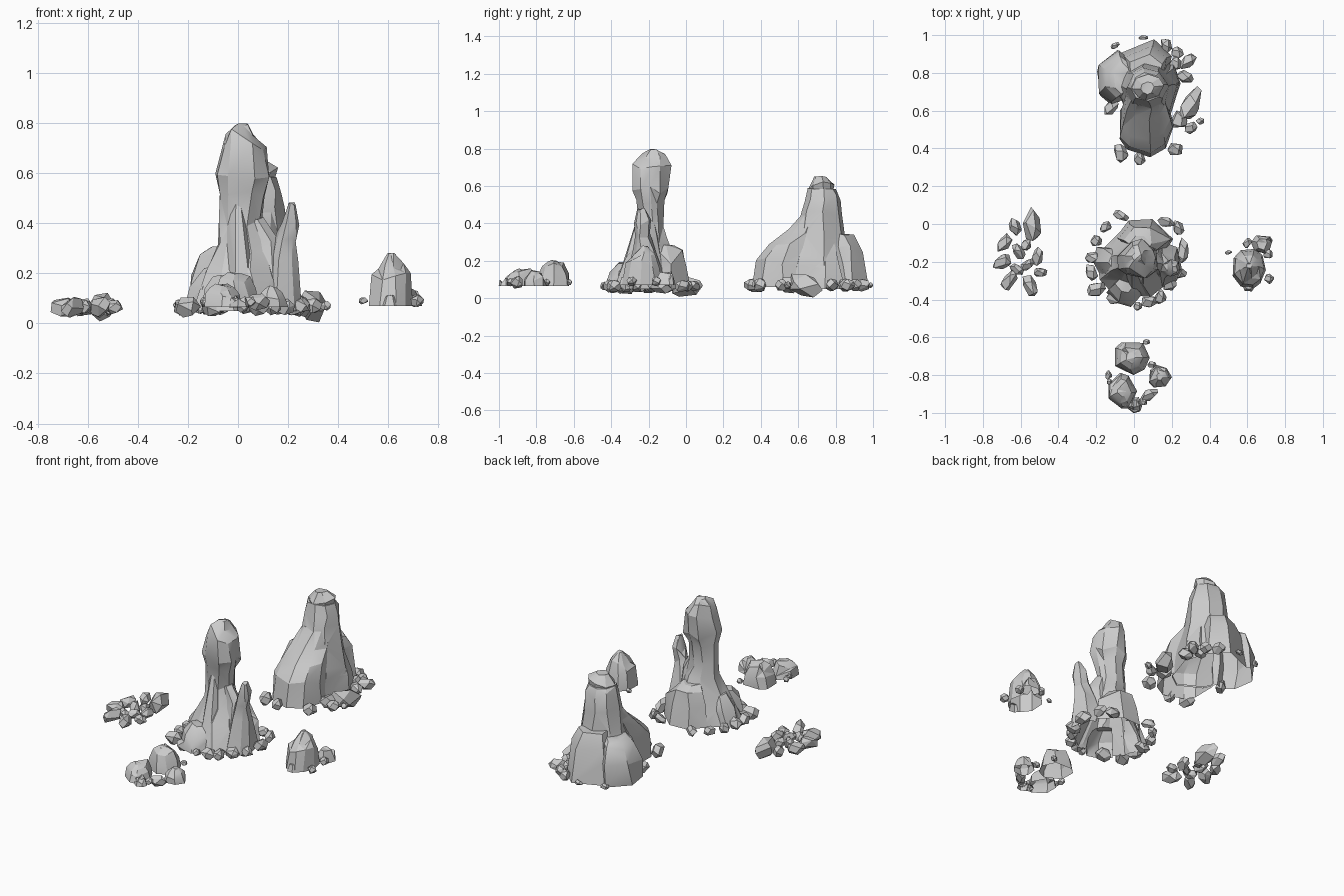
import bpy, bmesh, math, random
from mathutils import Vector, Matrix

random.seed(11)


def smooth(ob, angle):
    bpy.ops.object.select_all(action='DESELECT')
    ob.select_set(True)
    bpy.context.view_layer.objects.active = ob
    bpy.ops.object.shade_smooth_by_angle(angle=math.radians(angle))


def finish(bm, name, angle):
    bmesh.ops.recalc_face_normals(bm, faces=bm.faces)
    me = bpy.data.meshes.new(name)
    bm.to_mesh(me)
    bm.free()
    ob = bpy.data.objects.new(name, me)
    bpy.context.collection.objects.link(ob)
    smooth(ob, angle)
    return ob


def crag(name, rings, sides=6, rough=0.1, turn=0.0):
    """Closed chiselled rock: rings are (z, x, y, radius x, radius y)."""
    bm = bmesh.new()
    # each vertical ridge keeps its own bulge so facets run up the rock
    ridge = [1.05 + random.uniform(-rough, rough) for _ in range(sides)]
    offs = [random.uniform(-0.27, 0.27) for _ in range(sides)]
    loops = []
    for k, (z, x, y, rx, ry) in enumerate(rings):
        loop = []
        for i in range(sides):
            a = turn + math.tau * (i + offs[i] + random.uniform(-.12, .12)) / sides
            s = ridge[i] + random.uniform(-rough, rough) * 0.7
            dz = random.uniform(-0.022, 0.022) if 0 < k < len(rings) - 1 else random.uniform(-.008, .004) * (k > 0)
            loop.append(bm.verts.new((x + math.cos(a) * rx * s, y + math.sin(a) * ry * s, z + dz)))
        loops.append(loop)
    for k, (lo, hi) in enumerate(zip(loops, loops[1:])):
        for i in range(sides):
            j = (i + 1) % sides
            if (i + k) % 2:
                bm.faces.new((lo[i], lo[j], hi[j]))
                bm.faces.new((lo[i], hi[j], hi[i]))
            else:
                bm.faces.new((lo[i], lo[j], hi[i]))
                bm.faces.new((lo[j], hi[j], hi[i]))
    top = bm.faces.new(loops[-1])
    bm.faces.new(list(reversed(loops[0])))
    bmesh.ops.triangulate(bm, faces=[top])
    return finish(bm, name, 22)


def fuse(body, *parts):
    """Merge overlapping crags into one shell, then open it underneath."""
    for part in parts:
        mod = body.modifiers.new("merge", 'BOOLEAN')
        mod.operation, mod.solver, mod.object = 'UNION', 'EXACT', part
    deps = bpy.context.evaluated_depsgraph_get()
    me = bpy.data.meshes.new_from_object(body.evaluated_get(deps))
    body.modifiers.clear()
    body.data = me
    for part in parts:
        bpy.data.objects.remove(part)
    bm = bmesh.new()
    bm.from_mesh(me)
    under = [f for f in bm.faces if f.normal.z < -0.95 and f.calc_center_median().z < 0.08]
    bmesh.ops.delete(bm, geom=under, context='FACES')
    bm.to_mesh(me)
    bm.free()
    smooth(body, 22)


def pebbles(name, stones, z=.065):
    """Angular stones: (x, y, length x, length y, heading in degrees)."""
    for n, (x, y, lx, ly, deg) in enumerate(stones):
        bm = bmesh.new()
        count = 13
        for i in range(count):
            t = 1 - 2 * (i + 0.5) / count
            a = i * 2.39996 + random.uniform(-0.4, 0.4)
            r = math.sqrt(1 - t * t)
            bm.verts.new(Vector((r * math.cos(a), r * math.sin(a), t)))
        bmesh.ops.convex_hull(bm, input=bm.verts)
        bmesh.ops.dissolve_limit(bm, angle_limit=math.radians(24), verts=bm.verts, edges=bm.edges)
        # bigger stones stand taller
        h = 0.8 * min(lx, ly) + 0.25 * max(lx, ly)
        bm.transform(Matrix.Translation((x, y, z)) @ Matrix.Rotation(math.radians(deg), 4, 'Z')
                     @ Matrix.Rotation(random.uniform(-0.3, 0.3), 4, 'X')
                     @ Matrix.Diagonal((lx * 0.56, ly * 0.56, h * 0.53, 1)))
        finish(bm, f"{name}_{n + 1}", 15)


# Central pillar and its buttresses
pillar = crag("pillar", [(.05, .01, -.21, .2, .185), (.2, .01, -.2, .135, .13),
                         (.3, .02, -.19, .1, .085), (.4, .01, -.185, .083, .06), (.52, .015, -.195, .09, .07),
                         (.58, .02, -.195, .105, .092), (.7, .025, -.19, .088, .097),
                         (.76, .01, -.18, .055, .065), (.795, .015, -.175, .025, .025)], 9, .09)
spire = crag("side_spire", [(.05, .17, -.22, .08, .11), (.24, .18, -.225, .055, .06),
                            (.34, .19, -.235, .038, .038), (.4, .208, -.235, .034, .042),
                            (.48, .215, -.24, .014, .02)], 7)
saddle = crag("side_saddle", [(.05, .1, -.2, .1, .1), (.34, .11, -.2, .055, .045), (.42, .07, -.2, .03, .03)])
back = crag("back_block", [(.05, .05, -.08, .15, .1), (.16, .05, -.08, .13, .075), (.25, .04, -.09, .095, .065),
                           (.285, .03, -.11, .06, .045)])
front = crag("front_block", [(.05, -.05, -.36, .09, .075), (.12, -.05, -.35, .075, .065),
                             (.19, -.05, -.32, .045, .04)])
ridge = crag("front_ridge", [(.05, .03, -.27, .1, .12), (.2, .01, -.25, .07, .085), (.48, 0, -.22, .03, .03)])
left = crag("left_block", [(.05, -.14, -.2, .08, .1), (.14, -.13, -.2, .06, .08), (.22, -.09, -.2, .045, .05)])
fuse(pillar, spire, saddle, back, front, ridge, left)

# Tall rear rock: column, capstone, sloping front and side blocks
rear = crag("rear_rock", [(.05, .08, .72, .16, .2), (.2, .07, .72, .145, .16), (.33, .07, .72, .125, .12),
                          (.45, .07, .725, .105, .105), (.54, .07, .73, .097, .088),
                          (.588, .07, .725, .08, .07)], 8, .06)
cap = crag("capstone", [(.56, .07, .725, .07, .058), (.6, .07, .725, .082, .066),
                        (.65, .07, .72, .035, .032)], 8, .05)
slope = crag("front_slope", [(.06, .06, .53, .145, .17), (.2, .06, .54, .14, .16),
                             (.27, .06, .58, .13, .135), (.36, .06, .65, .105, .1),
                             (.45, .07, .69, .085, .075)], 9, .05)
left = crag("left_slab", [(.05, -.09, .77, .095, .15), (.18, -.095, .775, .09, .145), (.27, -.08, .775, .07, .115),
                          (.31, -.06, .77, .045, .08)], 6, .08, .5)
back = crag("back_slab", [(.05, .06, .87, .14, .1), (.26, .06, .86, .115, .08), (.345, .06, .835, .09, .06)],
            6, .06, .5)
right = crag("right_slab", [(.05, .16, .72, .085, .15), (.17, .16, .72, .07, .12), (.38, .13, .73, .03, .05)])
fuse(rear, cap, slope, left, back, right)

# Right dome with small companions
dome = crag("right_dome", [(.07, .61, -.235, .088, .105), (.18, .61, -.23, .078, .09),
                           (.235, .61, -.225, .05, .06), (.278, .61, -.22, .014, .016)], 9, .03)
side = crag("side_rock", [(.07, .68, -.105, .055, .055), (.11, .68, -.105, .048, .05), (.14, .68, -.105, .028, .03)])
low = crag("low_rock", [(.07, .61, -.325, .035, .032), (.11, .61, -.32, .022, .025)])
fuse(dome, side, low)
pebbles("right_pebble", [(.715, -.29, .05, .05, 20), (.6, -.1, .06, .04, 50),
                         (.5, -.15, .035, .025, 0), (.71, -.16, .05, .05, 0)], .09)

# Front cluster of stumps: (name, x, y, radius x, radius y, top)
for name, x, y, rx, ry, top in (("tall", -.015, -.708, .095, .09, .2), ("flat", -.065, -.885, .075, .09, .155),
                                ("right", .135, -.81, .06, .062, .15), ("edge", 0, -.957, .045, .042, .1)):
    rings = [(.065 + (top - .065) * f, x, y, rx * s, ry * s) for f, s in ((0, 1), (.42, .9), (.8, .64), (1, .3))]
    fuse(crag(f"front_{name}_stump", rings, 7, .07))
pebbles("front_pebble", [(.08, -.905, .1, .055, 35), (-.135, -.8, .035, .05, 0), (.095, -.745, .045, .035, 0),
                         (-.13, -.835, .03, .03, 30), (.065, -.625, .04, .03, 0), (.05, -.94, .05, .04, 0)], .085)

# Left scatter of long stones
pebbles("left_stone", [(-.54, -.01, .09, .18, 5), (-.63, -.015, .06, .095, 20), (-.685, -.1, .06, .11, -35),
                       (-.61, -.145, .055, .1, 25), (-.695, -.2, .12, .065, 25), (-.51, -.175, .055, .1, -10),
                       (-.495, -.255, .07, .05, 5), (-.565, -.215, .08, .05, 40), (-.62, -.24, .08, .05, -25),
                       (-.66, -.3, .065, .12, -35), (-.55, -.325, .065, .13, 20), (-.57, -.11, .05, .07, -20)])

# Rubble around the pillar foot
pebbles("pillar_rubble", [(-.07, .045, .09, .045, -25), (-.15, -.015, .07, .05, 30), (-.2, -.09, .06, .06, 0),
                          (-.215, -.18, .09, .06, -15), (-.225, -.255, .06, .09, 20), (-.2, -.345, .1, .075, 30),
                          (-.1, -.39, .09, .07, 0), (.02, -.435, .045, .045, 0), (.08, -.41, .09, .06, 10),
                          (.14, -.385, .06, .075, 0), (.19, -.32, .08, .06, 40), (.23, -.26, .1, .055, 0),
                          (.26, -.14, .055, .13, 0), (.235, -.02, .055, .08, 20), (.17, .01, .09, .05, -10)])

# Rubble around the rear rock
pebbles("rear_rubble", [(.3, .63, .09, .2, -25), (.3, .51, .07, .06, 30), (.35, .545, .045, .035, 0),
                        (.22, .395, .08, .07, 0), (-.12, .62, .06, .1, -35), (-.07, .375, .07, .1, 20),
                        (.03, .345, .06, .07, 10), (-.1, .945, .05, .03, 30), (.05, .987, .05, .025, 0),
                        (.17, .945, .06, .08, 10), (.23, .905, .06, .07, 30), (.285, .86, .1, .06, 40),
                        (.27, .78, .09, .06, -20), (.22, .85, .07, .07, 0), (.24, .55, .08, .1, 0)], .07)
